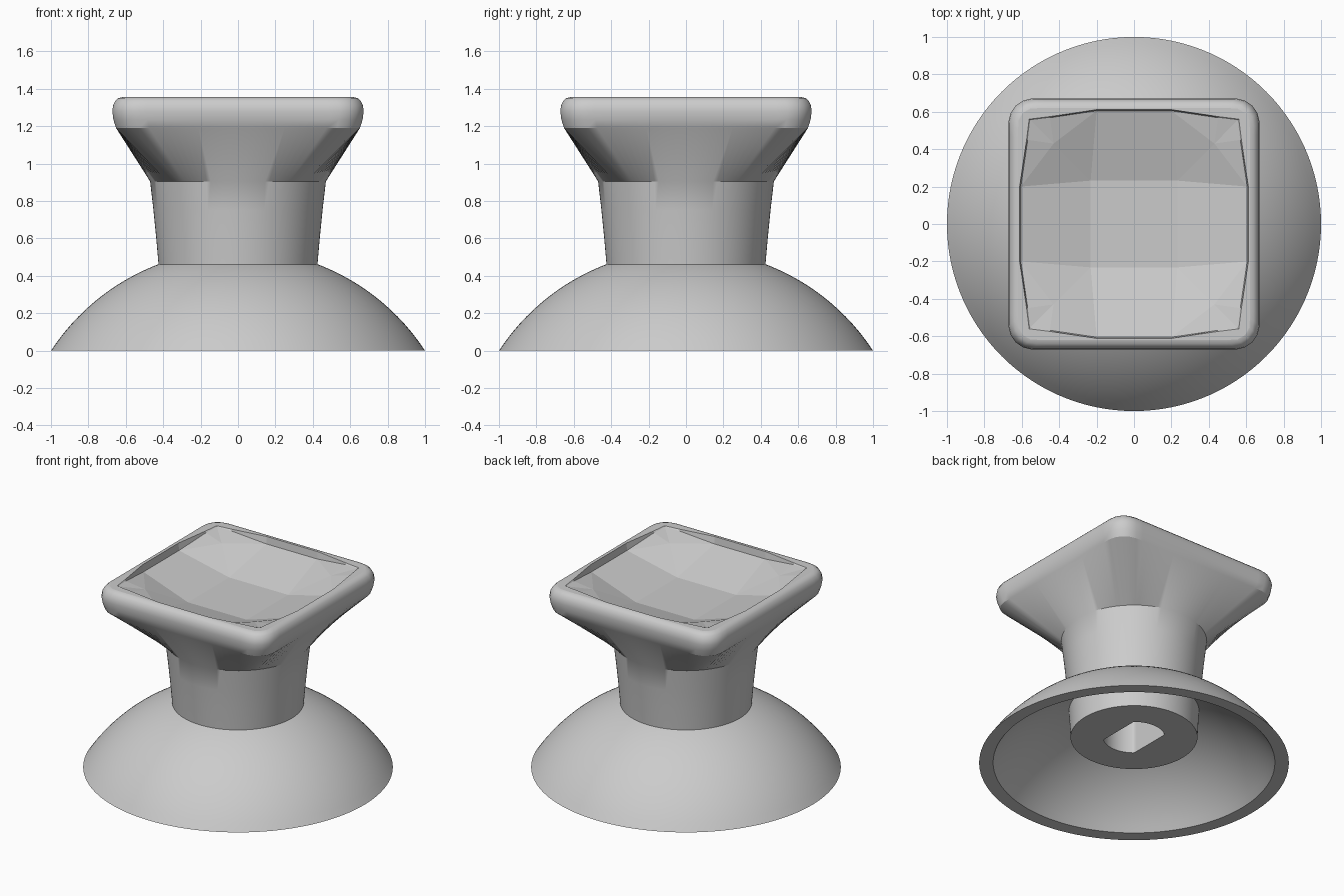
import bpy, bmesh, math
from mathutils import Matrix, Vector

if "Cube" in bpy.data.objects:
    bpy.data.objects.remove(bpy.data.objects["Cube"])

SEGMENTS = 120
TOP = 1.355

grey = bpy.data.materials.new("light grey plastic")
grey.use_nodes = True
colour = (0.6, 0.6, 0.6, 1)
grey.diffuse_color = colour
grey.node_tree.nodes["Principled BSDF"].inputs["Base Color"].default_value = colour


def rounded_square(half, corner):
    """Radius by angle of a square with round corners; a circle if corner == half."""
    k = half - corner

    def radius(a):
        u, v = sorted((abs(math.cos(a)), abs(math.sin(a))), reverse=True)
        if half * v / u <= k:
            return half / u
        b = k * (u + v)
        return b + math.sqrt(max(b * b - 2 * k * k + corner * corner, 0))
    return radius


def circle(r):
    return lambda a: r


def slot(a):
    """Round hole with two flat sides."""
    return min(0.2, 0.13 / max(abs(math.cos(a)), 0.01))


def loft(bm, sections):
    """Skin a stack of (radius function, height) rings; return the rings."""
    rings = []
    for radius, z in sections:
        angles = [2 * math.pi * i / SEGMENTS for i in range(SEGMENTS)]
        rings.append([bm.verts.new((radius(a) * math.cos(a), radius(a) * math.sin(a), z))
                      for a in angles])
    for low, high in zip(rings, rings[1:]):
        for i in range(SEGMENTS):
            j = (i + 1) % SEGMENTS
            bm.faces.new((low[i], low[j], high[j], high[i]))
    return rings


def finish(bm, name, smooth=True):
    bmesh.ops.remove_doubles(bm, verts=bm.verts, dist=0.0005)
    bmesh.ops.recalc_face_normals(bm, faces=bm.faces)
    mesh = bpy.data.meshes.new(name)
    bm.to_mesh(mesh)
    bm.free()
    mesh.materials.append(grey)
    obj = bpy.data.objects.new(name, mesh)
    bpy.context.collection.objects.link(obj)
    if smooth:
        bpy.ops.object.select_all(action="DESELECT")
        obj.select_set(True)
        bpy.context.view_layer.objects.active = obj
        bpy.ops.object.shade_smooth_by_angle(angle=math.radians(32))


# Hollow dome: spherical shell with a slotted boss underneath
def cap(r, sphere):
    return math.sqrt(sphere ** 2 - r ** 2) - 0.656


STEPS = 16
outer = [1 + (0.42 - 1) * i / STEPS for i in range(STEPS + 1)]
inner = [0.42 + (0.91 - 0.42) * i / STEPS for i in range(STEPS + 1)]
profile = [(slot, 0.6), (slot, 0.19), (circle(0.41), 0.19)]
profile += [(circle(r), max(cap(r, 1.123), 0)) for r in inner]
profile += [(circle(r), max(cap(r, 1.196), 0)) for r in outer]
bm = bmesh.new()
rings = loft(bm, profile)
bm.faces.new(rings[0])
finish(bm, "dome_base")

# Flared stem and square head, open at the top
bm = bmesh.new()
stem = [(0.425, 0.46), (0.437, 0.6), (0.452, 0.75), (0.47, 0.905)]
head = [(0.652, 0.13, 1.19), (0.666, 0.135, 1.235), (0.672, 0.135, 1.28),
        (0.668, 0.135, 1.31), (0.656, 0.125, 1.335), (0.64, 0.11, 1.35), (0.62, 0.09, TOP)]
loft(bm, [(circle(r), z) for r, z in stem] +
     [(rounded_square(h, c), z) for h, c, z in head])
finish(bm, "stem_and_head")

# Faceted dish sunk in the head: one corner and one side cell, turned four times
bm = bmesh.new()
hub = Vector((0.232, 0.232, 1.20))
middle = Vector((0.43, 0.43, 1.315))
border = [Vector(p) for p in ((0.2, 0.605, 1.305), (0.45, 0.568, 1.345), (0.555, 0.555, 1.352),
                              (0.568, 0.45, 1.345), (0.605, 0.2, 1.305))]
lip = [Vector((p.x * 1.01, p.y * 1.01, TOP)) for p in border]
quarter = Matrix.Rotation(-math.pi / 2, 3, "Z")


def face(turn, *points):
    bm.faces.new([bm.verts.new(turn @ p) for p in points])


for k in range(4):
    turn = Matrix.Rotation(-math.pi / 2 * k, 3, "Z")
    fan = [hub] + border + [hub]
    for p, q in zip(fan, fan[1:]):
        face(turn, middle, p, q)
    face(turn, hub, border[-1], quarter @ border[0], quarter @ hub)
    edge = border + [quarter @ border[0]]
    rim = lip + [quarter @ lip[0]]
    for i in range(len(border)):
        face(turn, edge[i], edge[i + 1], rim[i + 1], rim[i])
face(Matrix.Identity(3), *[Matrix.Rotation(math.pi / 2 * k, 3, "Z") @ hub for k in range(4)])
finish(bm, "dish", smooth=False)

# Flat rim between the rounded head edge and the dish
bm = bmesh.new()
outline = loft(bm, [(rounded_square(0.62, 0.09), TOP)])[0]
opening = [bm.verts.new(Matrix.Rotation(-math.pi / 2 * k, 3, "Z") @ p)
           for k in range(4) for p in lip]
for loop in (outline, opening):
    for a, b in zip(loop, loop[1:] + loop[:1]):
        bm.edges.new((a, b))
bmesh.ops.triangle_fill(bm, edges=bm.edges[:], use_beauty=True, normal=(0, 0, 1))
finish(bm, "top_rim")

# Face the open pieces upward
for name in ("dish", "top_rim"):
    mesh = bpy.data.objects[name].data
    if sum(p.normal.z * p.area for p in mesh.polygons) < 0:
        mesh.flip_normals()
